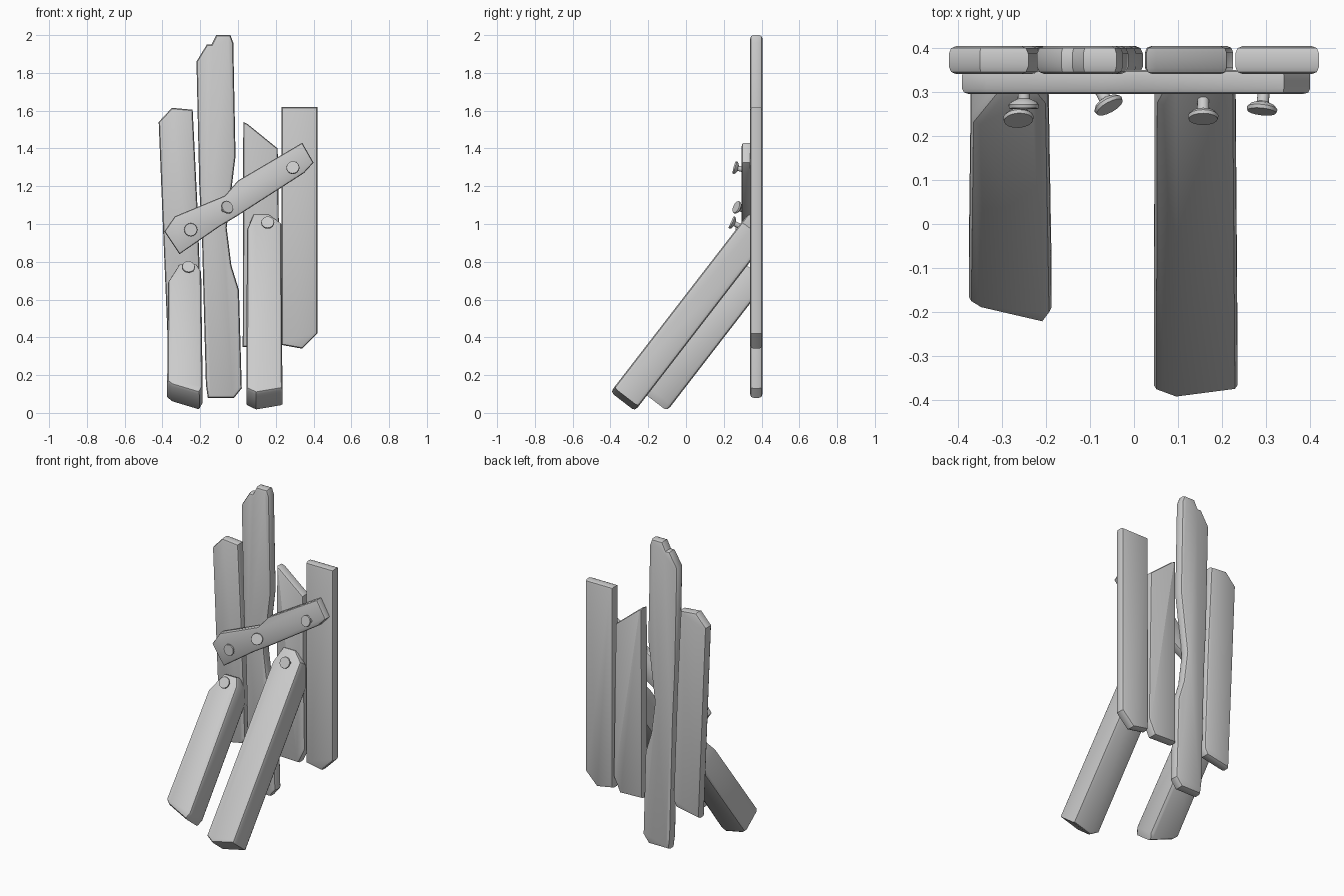
import bpy, bmesh, math
from mathutils import Vector

cube = bpy.data.objects.get("Cube")
if cube:
    bpy.data.objects.remove(cube)

GREY = (0.6, 0.6, 0.6, 1)
mat = bpy.data.materials.new("plain grey")
mat.use_nodes = True
mat.diffuse_color = GREY
bsdf = mat.node_tree.nodes["Principled BSDF"]
bsdf.inputs["Base Color"].default_value = GREY
bsdf.inputs["Roughness"].default_value = 0.8


def finish(name, bm, angle):
    bmesh.ops.recalc_face_normals(bm, faces=bm.faces)
    mesh = bpy.data.meshes.new(name)
    bm.to_mesh(mesh)
    bm.free()
    mesh.materials.append(mat)
    ob = bpy.data.objects.new(name, mesh)
    bpy.context.collection.objects.link(ob)
    bpy.ops.object.select_all(action='DESELECT')
    ob.select_set(True)
    bpy.context.view_layer.objects.active = ob
    bpy.ops.object.shade_smooth_by_angle(angle=math.radians(angle))
    return ob


def board(name, outline, origin, up, depth, bevel, cut_y=None):
    """Outline of (x, distance along up), thickened along depth, rims rounded."""
    origin, up, depth = Vector(origin), Vector(up), Vector(depth)
    bm = bmesh.new()
    front = [bm.verts.new(origin + Vector((x, 0, 0)) + up * s) for x, s in outline]
    back = [bm.verts.new(v.co + depth) for v in front]
    bm.faces.new(front)
    bm.faces.new(back[::-1])
    n = len(front)
    for i in range(n):
        j = (i + 1) % n
        bm.faces.new((front[j], front[i], back[i], back[j]))
    bmesh.ops.recalc_face_normals(bm, faces=bm.faces)
    rims = [e for e in bm.edges
            if (e.verts[0] in front) == (e.verts[1] in front)]
    bmesh.ops.bevel(bm, geom=rims, offset=bevel, segments=2, profile=0.5,
                    affect='EDGES', clamp_overlap=True)
    if cut_y is not None:
        cut = bmesh.ops.bisect_plane(
            bm, geom=bm.verts[:] + bm.edges[:] + bm.faces[:],
            plane_co=(0, cut_y, 0), plane_no=(0, 1, 0), clear_outer=True)
        edges = [g for g in cut["geom_cut"] if isinstance(g, bmesh.types.BMEdge)]
        if edges:
            bmesh.ops.holes_fill(bm, edges=edges, sides=0)
    return finish(name, bm, 35)


# Upright planks
uprights = {
    "right_outer_plank": [(-.42, 1.54), (-.35, 1.615), (-.24, 1.605), (-.215, 1.1),
                          (-.19, .4), (-.21, .36), (-.37, .33), (-.40, 1.05)],
    "tall_plank": [(-.22, 1.86), (-.165, 1.95), (-.14, 1.95), (-.115, 2.0),
                   (-.04, 2.0), (-.025, 1.96), (-.013, 1.36), (-.035, 1.18),
                   (-.06, .98), (-.035, .78), (.005, .65), (.02, .13),
                   (-.02, .08), (-.16, .08), (-.17, .15), (-.19, .9), (-.205, 1.2)],
    "left_inner_plank": [(.028, 1.54), (.05, 1.53), (.21, 1.40), (.225, .44),
                         (.18, .345), (.025, .35)],
    "left_outer_plank": [(.23, 1.62), (.42, 1.62), (.42, .42), (.34, .34), (.23, .36)],
}
for name, outline in uprights.items():
    board(name, outline, (0, .34, 0), (0, 0, 1), (0, .064, 0), .017)

# Diagonal crosspiece
board("crosspiece",
      [(-.39, .96), (-.335, 1.04), (-.07, 1.15), (.0, 1.23), (.34, 1.43),
       (.40, 1.325), (.35, 1.27), (.0, 1.045), (-.1, .985), (-.31, .84)],
      (0, .295, 0), (0, 0, 1), (0, .055, 0), .012)

# Slanted props leaning on the planks
slope = (0, .61, .79)
under = (0, .13, -.1)
board("left_prop",
      [(.045, .03), (.095, 0), (.235, .03), (.23, 1.14), (.165, 1.2),
       (.08, 1.2), (.047, 1.1)],
      (0, -.40, .11), slope, under, .02, .345)
board("right_prop",
      [(-.375, .08), (-.35, .055), (-.205, 0), (-.187, .04), (-.195, .82),
       (-.22, .87), (-.31, .87), (-.37, .75)],
      (0, -.23, .11), slope, under, .02, .345)

# Nails: flat round head on a thin shaft
nails = {
    "crosspiece_right_nail": ((-.25, .262, .97), (0, -1, .05)),
    "crosspiece_middle_nail": ((-.055, .265, 1.09), (.45, -.8, .35)),
    "crosspiece_left_nail": ((.29, .255, 1.30), (-.1, -.95, .25)),
    "left_prop_nail": ((.157, .238, 1.01), (0, -.9, .4)),
    "right_prop_nail": ((-.262, .235, .775), (.05, -.85, .5)),
}
profile = [(.0, 0), (.033, 0), (.035, -.008), (.028, -.016), (.014, -.022), (.012, -.085)]
for name, (head, axis) in nails.items():
    bm = bmesh.new()
    points = [bm.verts.new((r, 0, h)) for r, h in profile]
    lines = [bm.edges.new(pair) for pair in zip(points, points[1:])]
    bmesh.ops.spin(bm, geom=points + lines, cent=(0, 0, 0), axis=(0, 0, 1),
                   angle=math.tau, steps=16)
    bmesh.ops.remove_doubles(bm, verts=bm.verts, dist=.0005)
    nail = finish(name, bm, 40)
    nail.location = head
    nail.rotation_mode = 'QUATERNION'
    nail.rotation_quaternion = Vector(axis).to_track_quat('Z', 'Y')
